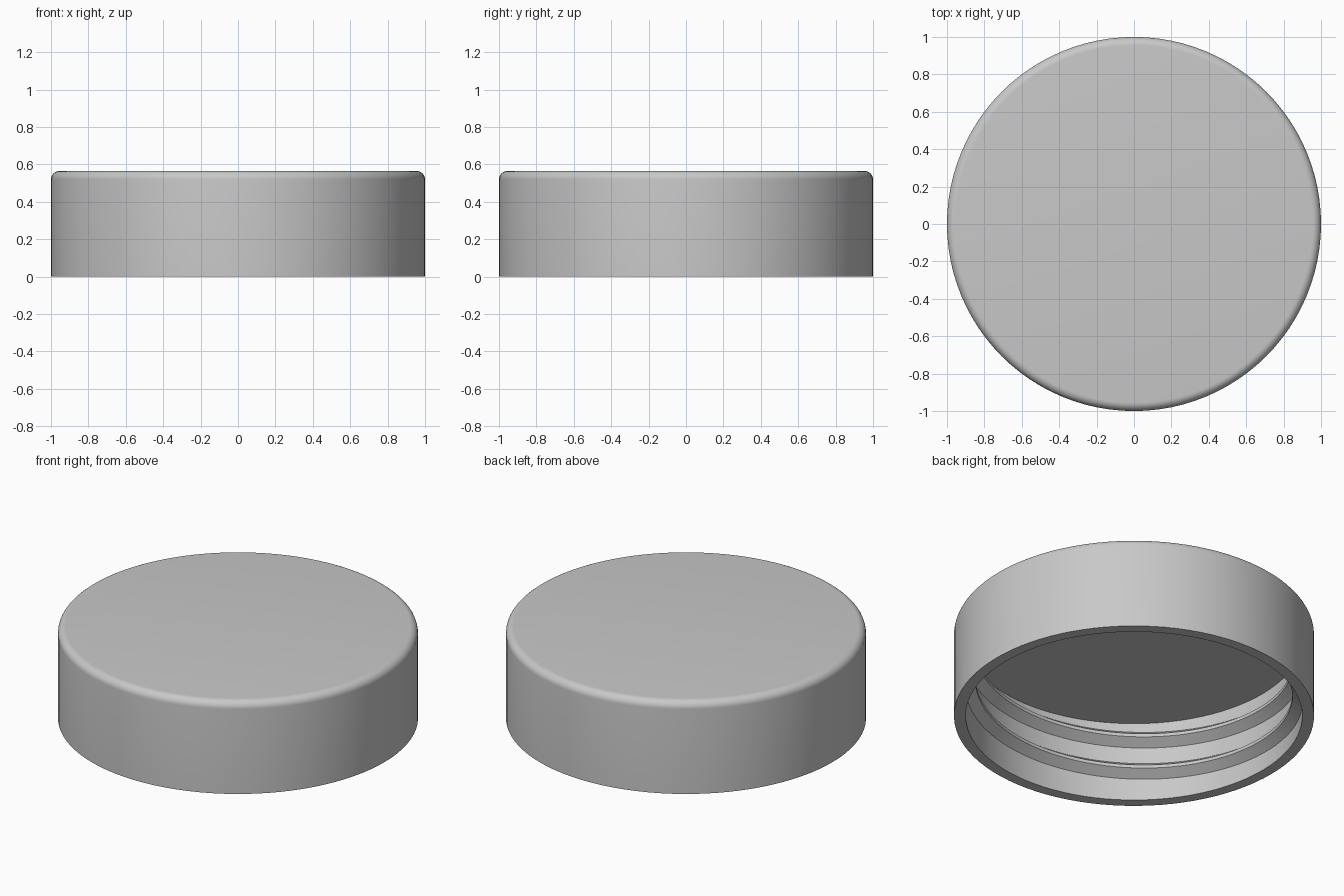
import bpy, bmesh
from math import sin, cos, pi, radians

cube = bpy.data.objects.get("Cube")
if cube:
    bpy.data.objects.remove(cube)

SEGMENTS = 96
HEIGHT = 0.565
INNER = 0.935       # radius of the inside wall
CEILING = 0.49      # height of the inside of the lid
FILLET = 0.045

grey = bpy.data.materials.new("light_grey")
grey.use_nodes = True
colour = (0.58, 0.58, 0.58, 1)
grey.diffuse_color = colour
grey.node_tree.nodes["Principled BSDF"].inputs["Base Color"].default_value = colour


def finish(name, bm):
    bmesh.ops.recalc_face_normals(bm, faces=bm.faces)
    mesh = bpy.data.meshes.new(name)
    bm.to_mesh(mesh)
    bm.free()
    obj = bpy.data.objects.new(name, mesh)
    bpy.context.collection.objects.link(obj)
    mesh.materials.append(grey)
    bpy.ops.object.select_all(action="DESELECT")
    obj.select_set(True)
    bpy.context.view_layer.objects.active = obj
    bpy.ops.object.shade_smooth_by_angle(angle=radians(30))
    return obj


def ring(bm, points, angle):
    return [bm.verts.new((r * cos(angle), r * sin(angle), z)) for r, z in points]


# Cap shell: lathed wall with a rounded top edge, closed by two flat discs
profile = [(INNER, CEILING), (INNER, 0), (1, 0)]
for i in range(9):
    a = i / 8 * pi / 2
    profile.append((1 - FILLET + FILLET * cos(a), HEIGHT - FILLET + FILLET * sin(a)))

bm = bmesh.new()
rings = [ring(bm, profile, 2 * pi * i / SEGMENTS) for i in range(SEGMENTS)]
for i, here in enumerate(rings):
    after = rings[(i + 1) % SEGMENTS]
    for k in range(len(profile) - 1):
        bm.faces.new((here[k], after[k], after[k + 1], here[k + 1]))
bm.faces.new([r[0] for r in rings])
bm.faces.new([r[-1] for r in rings])
finish("cap_shell", bm)

# Screw thread: a trapezoid swept up a helix inside the wall, fading at both ends
PITCH, DEPTH, TURNS = 0.2, 0.055, 1.85
STEPS = int(SEGMENTS * TURNS)
FADE = 8
start = radians(60)
bm = bmesh.new()
rings = []
for i in range(STEPS + 1):
    turn = i / SEGMENTS
    z = 0.04 + PITCH * turn
    fade = max(0.02, min(1, i / FADE, (STEPS - i) / FADE))
    crest = INNER - DEPTH * fade
    section = [(INNER + 0.01, z), (INNER, z), (crest, z + 0.04),
               (crest, z + 0.06), (INNER, z + 0.1), (INNER + 0.01, z + 0.1)]
    rings.append(ring(bm, section, start + 2 * pi * turn))
for here, after in zip(rings, rings[1:]):
    for k in range(6):
        n = (k + 1) % 6
        bm.faces.new((here[k], after[k], after[n], here[n]))
bm.faces.new(rings[0])
bm.faces.new(rings[-1])
finish("screw_thread", bm)
